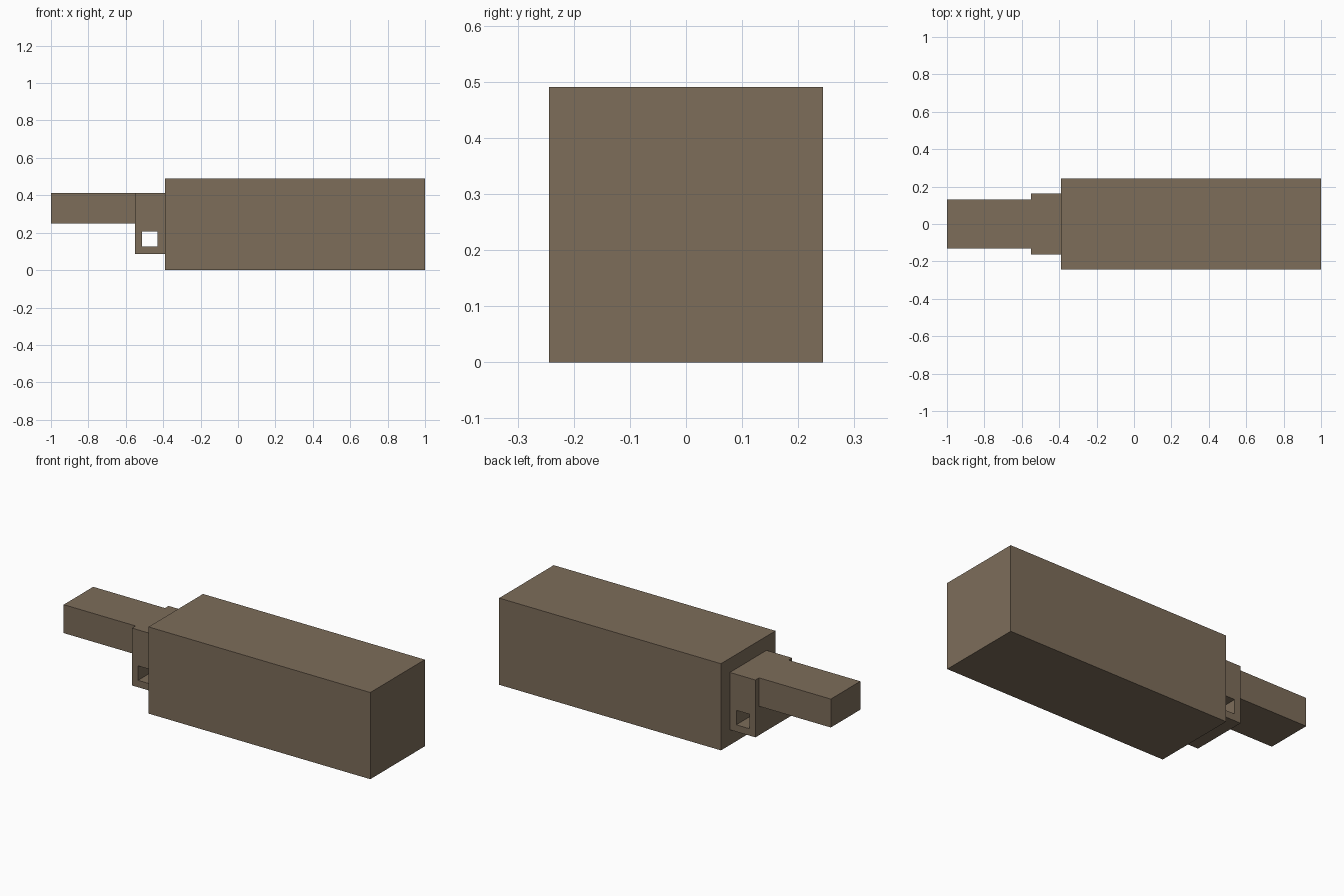
import bpy
import bmesh

if "Cube" in bpy.data.objects:
    bpy.data.objects.remove(bpy.data.objects["Cube"])

brown = bpy.data.materials.new("dull_brown")
brown.diffuse_color = (0.205, 0.153, 0.102, 1.0)
brown.use_nodes = True
brown.node_tree.nodes["Principled BSDF"].inputs["Base Color"].default_value = brown.diffuse_color


def add_object(name, bm):
    bmesh.ops.recalc_face_normals(bm, faces=bm.faces)
    mesh = bpy.data.meshes.new(name)
    bm.to_mesh(mesh)
    bm.free()
    mesh.materials.append(brown)
    obj = bpy.data.objects.new(name, mesh)
    bpy.context.collection.objects.link(obj)
    return obj


def box(name, x0, x1, half_y, z0, z1):
    bm = bmesh.new()
    bmesh.ops.create_cube(bm, size=1.0)
    for v in bm.verts:
        v.co = (x1 if v.co.x > 0 else x0,
                half_y if v.co.y > 0 else -half_y,
                z1 if v.co.z > 0 else z0)
    return add_object(name, bm)


def holed_block(name, outer, hole, half_y):
    """Block with a rectangular hole along y; rectangles are x0, x1, z0, z1."""
    bm = bmesh.new()

    def loop(r):
        return [bm.verts.new((x, -half_y, z)) for x, z in
                ((r[0], r[2]), (r[1], r[2]), (r[1], r[3]), (r[0], r[3]))]

    o, h = loop(outer), loop(hole)
    faces = [bm.faces.new((o[i], o[(i + 1) % 4], h[(i + 1) % 4], h[i]))
             for i in range(4)]
    # Keep the front faces and extrude a copy through to the back
    ext = bmesh.ops.extrude_face_region(bm, geom=faces, use_keep_orig=True)
    verts = [g for g in ext["geom"] if isinstance(g, bmesh.types.BMVert)]
    bmesh.ops.translate(bm, verts=verts, vec=(0, 2 * half_y, 0))
    return add_object(name, bm)


# Large head
box("head", -0.39, 1.0, 0.244, 0.0, 0.491)

# Collar with a square cross hole
holed_block("collar", (-0.55, -0.39, 0.086, 0.411),
            (-0.512, -0.43, 0.125, 0.207), 0.164)

# Handle, flush with the top of the collar
box("handle", -1.0, -0.55, 0.132, 0.25, 0.411)
